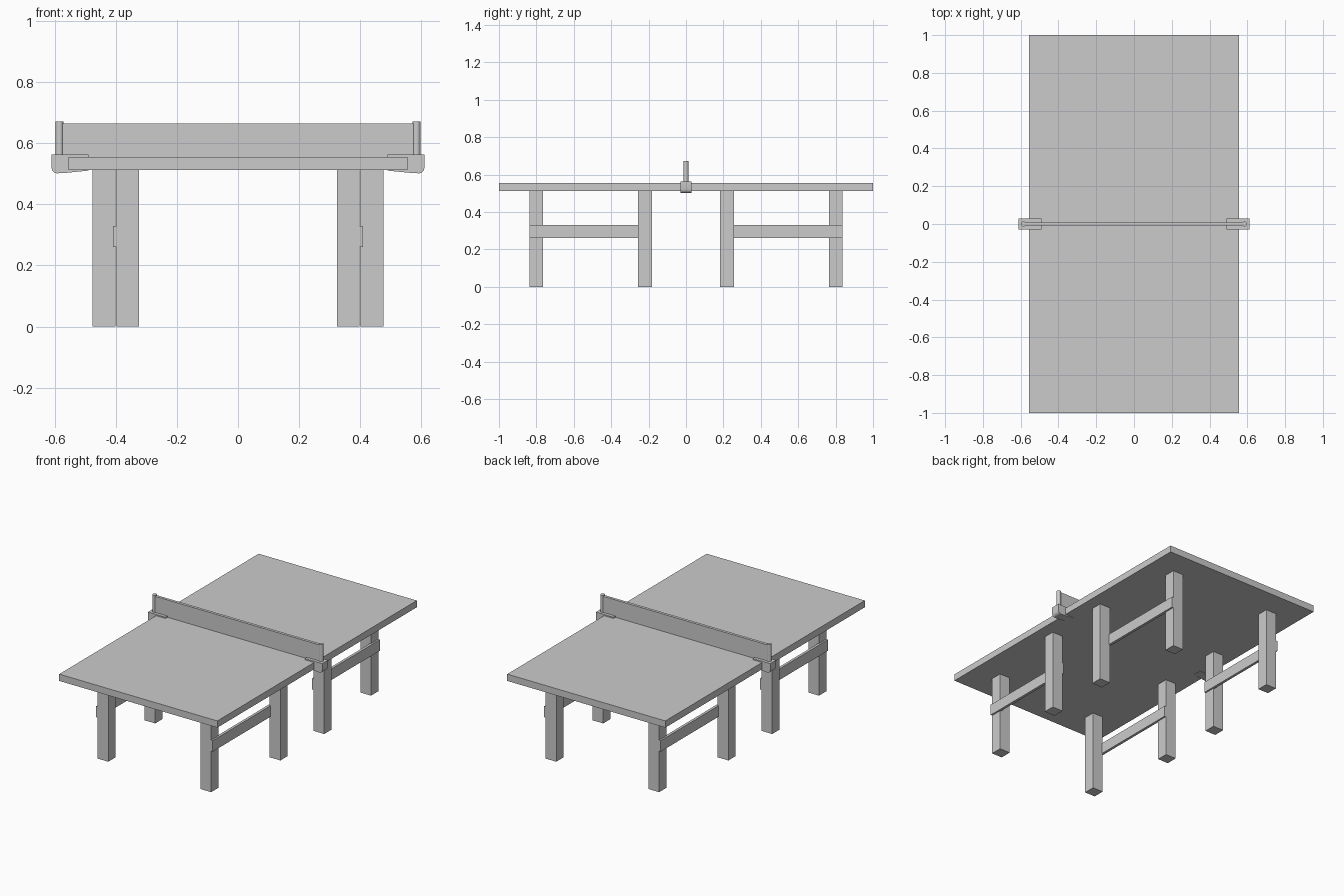
import bpy, bmesh, math

if "Cube" in bpy.data.objects:
    bpy.data.objects.remove(bpy.data.objects["Cube"])


def make_box(name, x, y, z):
    """Axis-aligned box from (min, max) pairs."""
    bm = bmesh.new()
    bmesh.ops.create_cube(bm, size=1)
    for v in bm.verts:
        for i, (lo, hi) in enumerate((x, y, z)):
            v.co[i] = (lo + hi) / 2 + v.co[i] * (hi - lo)
    return link(name, bm)


def link(name, bm):
    bmesh.ops.recalc_face_normals(bm, faces=bm.faces)
    mesh = bpy.data.meshes.new(name)
    bm.to_mesh(mesh)
    bm.free()
    obj = bpy.data.objects.new(name, mesh)
    bpy.context.collection.objects.link(obj)
    return obj


def smooth(obj):
    bpy.ops.object.select_all(action='DESELECT')
    obj.select_set(True)
    bpy.context.view_layer.objects.active = obj
    bpy.ops.object.shade_smooth_by_angle(angle=math.radians(40))


def span(a, b):
    return (min(a, b), max(a, b))


# Table top
make_box("table_top", (-0.555, 0.555), (-1, 1), (0.513, 0.556))

# Four frames: outer leg, inner leg and the brace sandwiched between them
for sx, side in ((-1, "left"), (1, "right")):
    for sy, end in ((-1, "front"), (1, "back")):
        tag = f"{end}_{side}"
        make_box("end_leg_" + tag, span(sx * 0.324, sx * 0.398),
                 span(sy * 0.765, sy * 0.838), (0, 0.513))
        make_box("middle_leg_" + tag, span(sx * 0.402, sx * 0.477),
                 span(sy * 0.183, sy * 0.256), (0, 0.513))
        make_box("brace_" + tag, span(sx * 0.392, sx * 0.409),
                 span(sy * 0.183, sy * 0.838), (0.26, 0.33))

# Net
make_box("net", (-0.578, 0.578), (-0.009, 0.009), (0.556, 0.666))

# Net clamps gripping the table edge, rounded at the lower outer corner
profile = [(0.49, 0.564), (0.612, 0.564), (0.612, 0.523), (0.609, 0.512),
           (0.603, 0.505), (0.593, 0.502), (0.56, 0.504), (0.49, 0.511)]
for sx, side in ((-1, "left"), (1, "right")):
    bm = bmesh.new()
    face = bm.faces.new([bm.verts.new((sx * x, -0.029, z)) for x, z in profile])
    moved = bmesh.ops.extrude_face_region(bm, geom=[face])["geom"]
    bmesh.ops.translate(bm, vec=(0, 0.058, 0),
                        verts=[g for g in moved if isinstance(g, bmesh.types.BMVert)])
    smooth(link("net_clamp_" + side, bm))

    # Net post
    bpy.ops.mesh.primitive_cylinder_add(vertices=24, radius=0.013, depth=0.112,
                                        location=(sx * 0.585, 0, 0.616))
    post = bpy.context.object
    post.name = "net_post_" + side
    smooth(post)
